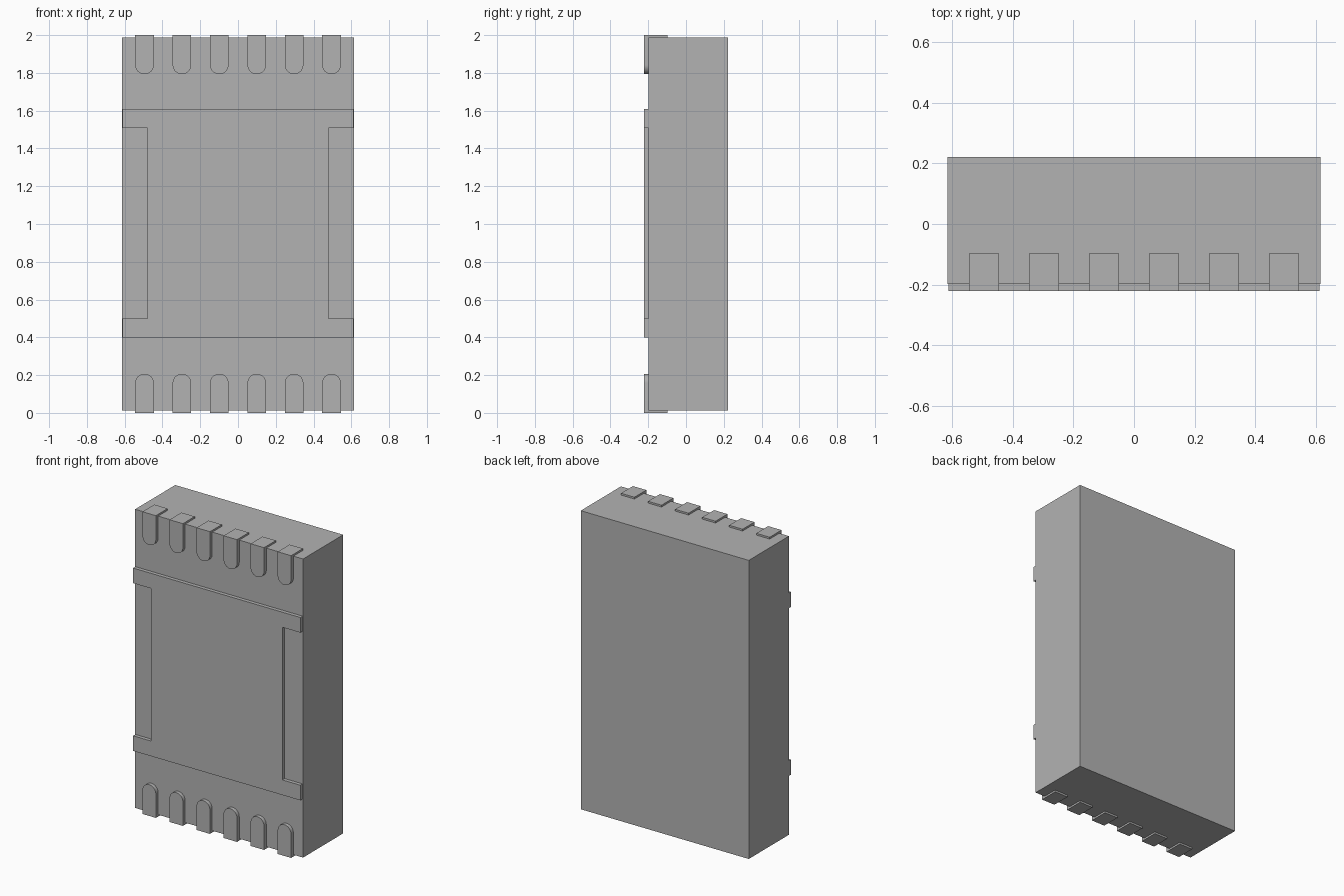
import bpy, bmesh, math

cube = bpy.data.objects.get("Cube")
if cube:
    bpy.data.objects.remove(cube, do_unlink=True)

grey = bpy.data.materials.new("plain grey")
grey.use_nodes = True
colour = (0.45, 0.45, 0.45, 1)
grey.diffuse_color = colour
grey.node_tree.nodes["Principled BSDF"].inputs["Base Color"].default_value = colour

FRONT, FACE, BACK = -0.222, -0.198, 0.222
HALF_W, HALF_H, MID = 0.615, 0.988, 1.0


def add_prism(bm, outline, y0, y1):
    """Extrude an x-z outline from y0 back to y1."""
    face = bm.faces.new([bm.verts.new((x, y0, z)) for x, z in outline])
    out = bmesh.ops.extrude_face_region(bm, geom=[face])
    moved = [v for v in out["geom"] if isinstance(v, bmesh.types.BMVert)]
    bmesh.ops.translate(bm, verts=moved, vec=(0, y1 - y0, 0))


def rect(x0, x1, z0, z1):
    return [(x0, z0), (x1, z0), (x1, z1), (x0, z1)]


def make(name, prisms):
    bm = bmesh.new()
    for outline, y0, y1 in prisms:
        add_prism(bm, outline, y0, y1)
    bmesh.ops.recalc_face_normals(bm, faces=bm.faces)
    mesh = bpy.data.meshes.new(name)
    bm.to_mesh(mesh)
    bm.free()
    mesh.materials.append(grey)
    obj = bpy.data.objects.new(name, mesh)
    bpy.context.collection.objects.link(obj)
    return obj


# Block-shaped body
make("body", [(rect(-HALF_W, HALF_W, MID - HALF_H, MID + HALF_H), FACE, BACK)])

# Raised plate with a notch in each side
W, N, H, S = 0.612, 0.48, 0.605, 0.505
right_side = [(W, -H), (W, -S), (N, -S), (N, S), (W, S), (W, H)]
outline = right_side + [(-x, z) for x, z in reversed(right_side)]
make("front_plate", [([(x, z + MID + 0.004) for x, z in outline], FRONT, FACE)])

# Round-ended contacts that fold over the top and bottom edges
R, END, SPACING = 0.049, 0.793, 0.198
for row, sign in (("top", 1), ("bottom", -1)):
    for i in range(6):
        cx = (i - 2.5) * SPACING
        arc = [(cx - R * math.cos(a), MID + sign * (END + R - R * math.sin(a)))
               for a in (math.pi * k / 16 for k in range(17))]
        tip = MID + sign
        pad = arc + [(cx + R, tip), (cx - R, tip)]
        fold = rect(cx - R, cx + R, MID + sign * HALF_H, tip)
        contact = make(f"{row}_contact_{i + 1}",
                       [(pad, FRONT, FACE), (fold, FACE, -0.098)])
        bpy.ops.object.select_all(action="DESELECT")
        contact.select_set(True)
        bpy.context.view_layer.objects.active = contact
        bpy.ops.object.shade_smooth_by_angle(angle=math.radians(30))
